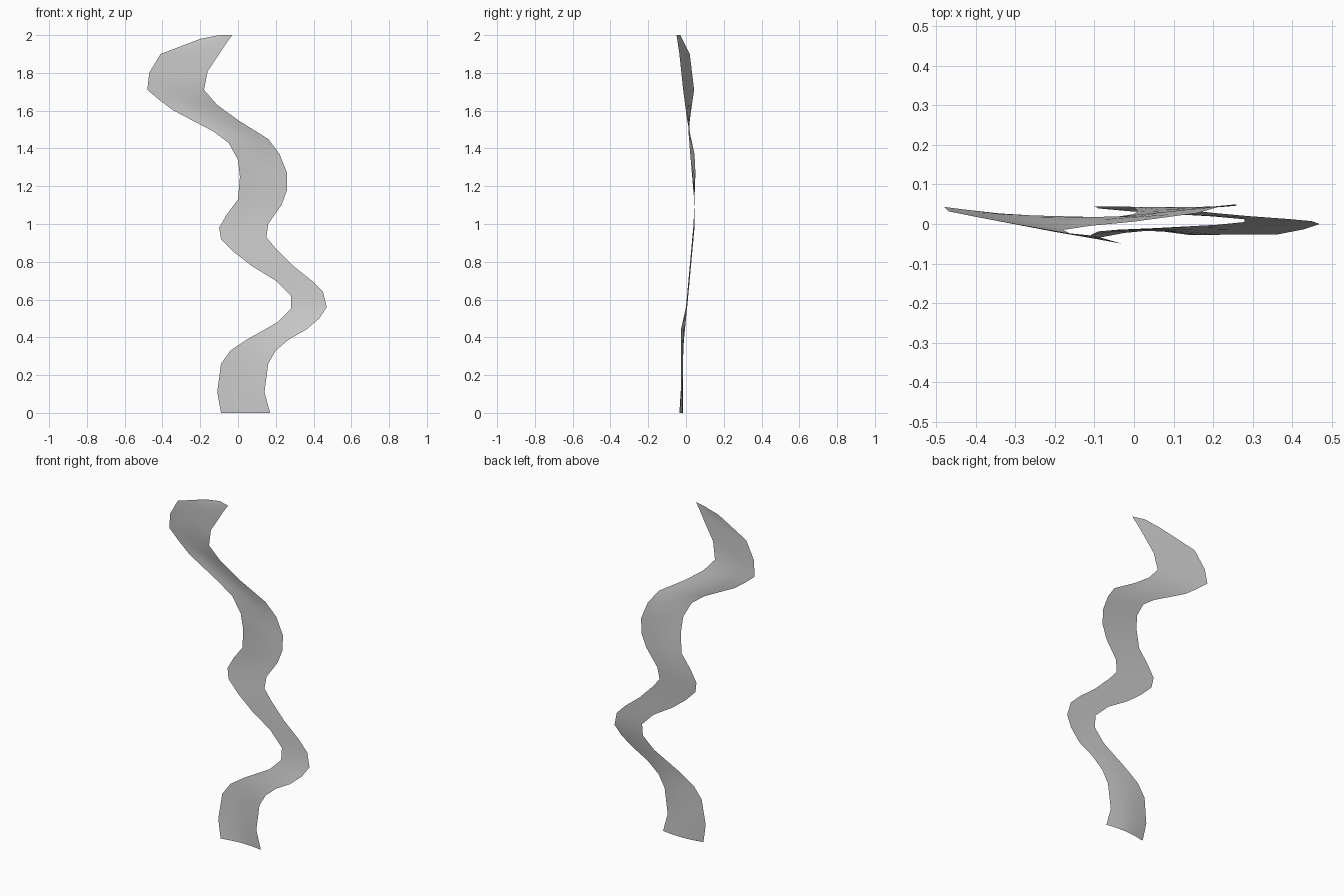
import bpy
import math

cube = bpy.data.objects.get("Cube")
if cube:
    bpy.data.objects.remove(cube, do_unlink=True)

# Edges of the winding path, bottom to top: (x, z)
LEFT = [(-.09, 0), (-.11, .11), (-.09, .26), (-.04, .33), (.05, .39), (.21, .48),
        (.28, .55), (.28, .62), (.20, .70), (.07, .78), (-.02, .85), (-.09, .92),
        (-.10, .98), (-.06, 1.05), (0, 1.13), (.01, 1.25), (0, 1.34), (-.05, 1.43),
        (-.13, 1.49), (-.34, 1.60), (-.42, 1.66), (-.48, 1.71), (-.47, 1.80),
        (-.41, 1.90), (-.20, 1.98), (-.10, 2)]
RIGHT = [(.17, 0), (.14, .11), (.16, .26), (.20, .33), (.27, .39), (.36, .44),
         (.43, .50), (.47, .56), (.45, .64), (.39, .70), (.29, .78), (.20, .87),
         (.15, .93), (.16, 1), (.23, 1.1), (.26, 1.18), (.26, 1.27), (.22, 1.37),
         (.16, 1.45), (0, 1.55), (-.11, 1.63), (-.18, 1.71), (-.16, 1.81),
         (-.10, 1.90), (-.06, 1.96), (-.03, 2)]

# Depth of each edge at a few heights: (z, y)
LEFT_DEPTH = [(0, -.035), (.4, -.01), (.6, .01), (.98, .045), (1.13, .043),
              (1.34, .025), (1.5, .012), (1.71, .043), (1.9, .02), (2, -.03)]
RIGHT_DEPTH = [(0, -.028), (.44, -.027), (.56, 0), (.78, .02), (1, .04),
               (1.27, .05), (1.37, .045), (1.55, .006), (1.71, -.015),
               (1.9, -.035), (2, -.05)]


def depth(table, z):
    for (z0, y0), (z1, y1) in zip(table, table[1:]):
        if z <= z1:
            return y0 + (y1 - y0) * (z - z0) / (z1 - z0)
    return table[-1][1]


# Sheet strips across the path, arched a little near the foot
ACROSS = 4
verts, faces = [], []
for (lx, lz), (rx, rz) in zip(LEFT, RIGHT):
    ly, ry = depth(LEFT_DEPTH, lz), depth(RIGHT_DEPTH, rz)
    arch = .015 * max(0, 1 - lz / .5)
    for i in range(ACROSS + 1):
        t = i / ACROSS
        verts.append((lx + (rx - lx) * t,
                      ly + (ry - ly) * t + arch * math.sin(math.pi * t),
                      lz + (rz - lz) * t))
row = ACROSS + 1
for r in range(len(LEFT) - 1):
    for i in range(ACROSS):
        a = r * row + i
        faces.append((a, a + 1, a + row + 1, a + row))

mesh = bpy.data.meshes.new("winding_path")
mesh.from_pydata(verts, [], faces)
path = bpy.data.objects.new("winding_path", mesh)
bpy.context.collection.objects.link(path)

# Plain grey surface
grey = bpy.data.materials.new("light_grey")
grey.use_nodes = True
grey.diffuse_color = (.6, .6, .6, 1)
grey.node_tree.nodes["Principled BSDF"].inputs["Base Color"].default_value = (.6, .6, .6, 1)
mesh.materials.append(grey)
mesh.shade_smooth()
